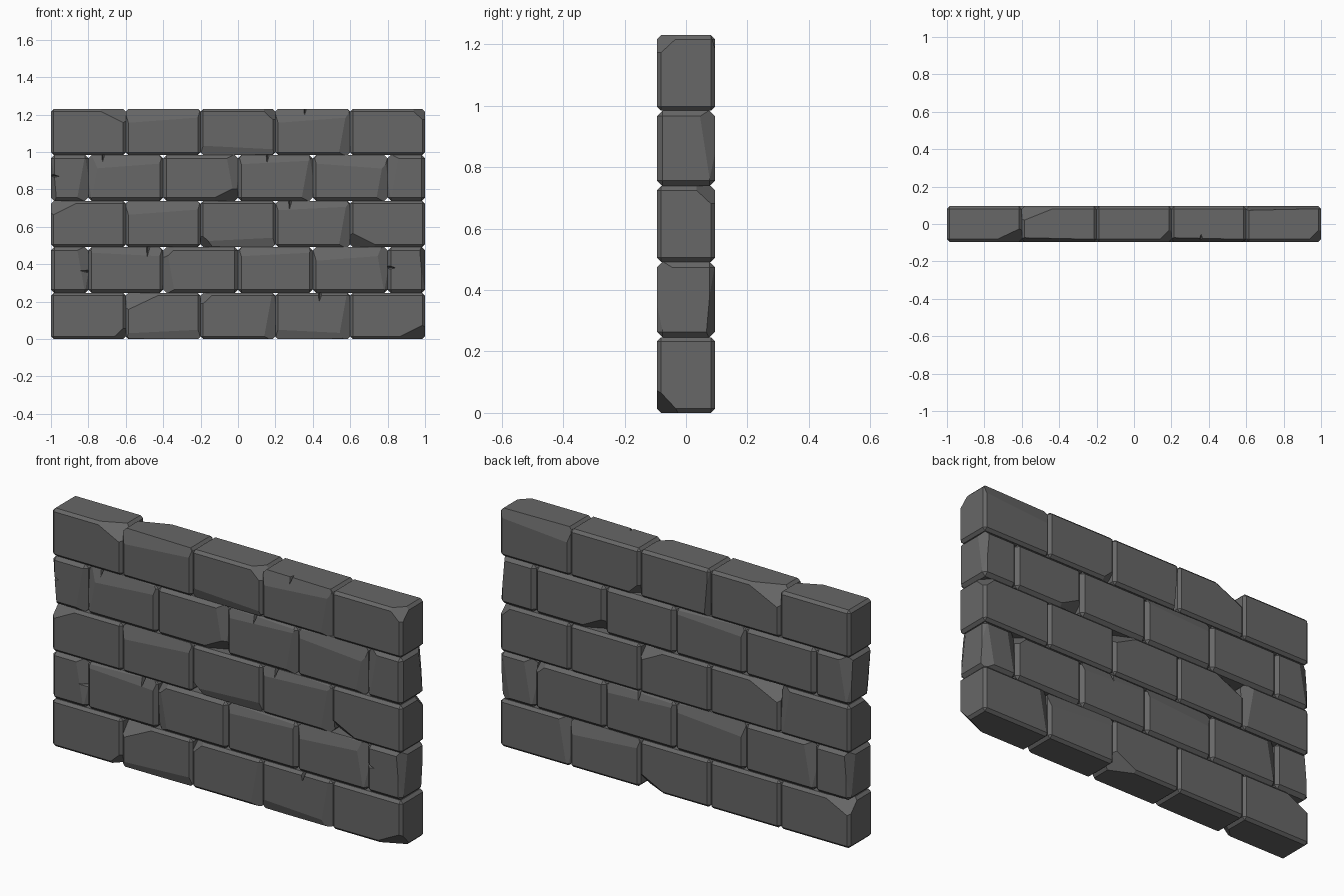
import bpy, bmesh
from mathutils import Vector

if "Cube" in bpy.data.objects:
    bpy.data.objects.remove(bpy.data.objects["Cube"])

DEPTH, ROW_H, LENGTH = 0.19, 0.246, 0.4
AXIS = {'L': (0, -1), 'R': (0, 1), 'F': (1, -1), 'B': (1, 1), 'D': (2, -1), 'T': (2, 1)}

# kinds of worn corner: how far the cut runs along x, y and z from that corner
KINDS = {
    'chip': (0.16, 0.075, 0.08),
    'nick': (0.075, 0.075, 0.07),
    'big': (0.20, 0.08, 0.095),
    'side': (0.062, 0.030, 0.34),
    'end': (0.030, 0.052, 0.34),
    'slope': (1.0, 0.022, 0.075),
    'foot': (1.0, 0.016, 0.050),
}

# wear on each stone, by (course from the bottom, stone from the left)
WEAR = {
    (0, 0): 'nick:RFD chip:LBT',
    (0, 1): 'big:LFT foot:RFD',
    (0, 2): 'nick:LFT side:RFD chip:RBD',
    (0, 3): 'side:RFD foot:LFD slope:RBT',
    (0, 4): 'chip:RFD side:LBT',
    (1, 0): 'side:RFT end:LBT',
    (1, 1): 'foot:RFT side:LBT',
    (1, 2): 'side:LFD nick:LFT slope:LBT',
    (1, 3): 'foot:LFT foot:RBT',
    (1, 4): 'side:RFT slope:LFT nick:RBT',
    (1, 5): 'end:RFT side:RBD side:LBT',
    (2, 0): 'chip:LFT side:RBT',
    (2, 1): 'slope:LFT big:LBT',
    (2, 2): 'nick:LFD foot:RFD chip:RBT',
    (2, 3): 'side:RFD foot:LFT',
    (2, 4): 'chip:LFD nick:RBT',
    (3, 0): 'side:RFD end:LFD side:LBT',
    (3, 1): 'slope:LFT side:LFT',
    (3, 2): 'chip:RFD side:RFT foot:LBT',
    (3, 3): 'side:RFD foot:LFT',
    (3, 4): 'side:RFD slope:RFT chip:LBD',
    (3, 5): 'side:LFT end:RBT',
    (4, 0): 'chip:RFT',
    (4, 1): 'slope:LFT big:LBT',
    (4, 2): 'nick:RFT foot:LFD end:LBD',
    (4, 3): 'side:RFD slope:LFT nick:LBD',
    (4, 4): 'nick:RFT slope:LBT',
}

# cracks: (course, stone) -> x, z, face, direction the crack runs
CRACKS = {
    (0, 3): (0.44, 0.246, 'F', (0, -1)), (1, 0): (-0.80, 0.36, 'F', (-1, 0)),
    (1, 1): (-0.48, 0.485, 'F', (0, -1)), (1, 3): (0.21, 0.49, 'B', (0, -1)),
    (1, 5): (0.80, 0.385, 'F', (1, 0)), (2, 3): (0.28, 0.735, 'F', (0, -1)),
    (3, 0): (-1.0, 0.875, 'F', (1, 0)), (3, 1): (-0.72, 0.98, 'F', (0, -1)),
    (3, 3): (0.16, 0.984, 'F', (0, -1)), (4, 3): (0.36, 1.23, 'F', (0, -1)),
}

stone = bpy.data.materials.new('dark grey stone')
stone.diffuse_color = (0.135, 0.135, 0.135, 1)
stone.use_nodes = True
stone.node_tree.nodes["Principled BSDF"].inputs["Base Color"].default_value = stone.diffuse_color


def make_object(name, bm):
    bmesh.ops.recalc_face_normals(bm, faces=bm.faces)
    mesh = bpy.data.meshes.new(name)
    bm.to_mesh(mesh)
    bm.free()
    mesh.materials.append(stone)
    ob = bpy.data.objects.new(name, mesh)
    bpy.context.collection.objects.link(ob)
    return ob


def cut_corner(bm, half, kind, corner):
    """Slice one corner off a block with a flat plane and close the hole."""
    reach = KINDS[kind]
    sign = Vector((0, 0, 0))
    for letter in corner:
        axis, s = AXIS[letter]
        sign[axis] = s
    tip = Vector([sign[i] * half[i] for i in range(3)])
    normal = Vector([sign[i] / reach[i] for i in range(3)])
    point = tip - Vector((sign.x * reach[0], 0, 0))
    res = bmesh.ops.bisect_plane(bm, geom=bm.verts[:] + bm.edges[:] + bm.faces[:], dist=1e-5,
                                 plane_co=point, plane_no=normal.normalized(), clear_outer=True)
    edges = [e for e in res['geom_cut'] if isinstance(e, bmesh.types.BMEdge) and e.is_boundary]
    if edges:
        bmesh.ops.edgeloop_fill(bm, edges=edges)


def crack_cutter(name, x, z, face, direction):
    """Thin wedge that starts at a stone's edge and runs into its face."""
    s = AXIS[face][1]
    d = Vector((direction[0], 0, direction[1]))
    p = Vector((d.z, 0, -d.x))
    base = Vector((x, s * (DEPTH / 2 + 0.006), z)) - d * 0.012
    bm = bmesh.new()
    for co in (base - p * 0.018, base + p * 0.018, base + d * 0.062 + p * 0.006,
               base - Vector((0, s * 0.06, 0))):
        bm.verts.new(co)
    bmesh.ops.convex_hull(bm, input=bm.verts[:])
    ob = make_object(name, bm)
    ob.hide_render = True
    ob.hide_viewport = True
    return ob


def brick(row, i, x0, x1):
    """One chamfered stone with its worn corners and crack."""
    half = Vector(((x1 - x0) / 2, DEPTH / 2, ROW_H / 2))
    bm = bmesh.new()
    bmesh.ops.create_cube(bm, size=2)
    bmesh.ops.scale(bm, vec=half, verts=bm.verts)
    bmesh.ops.bevel(bm, geom=bm.edges[:], offset=0.014 if row % 2 == 0 else 0.018,
                    segments=1, affect='EDGES')
    for item in WEAR.get((row, i), '').split():
        cut_corner(bm, half, *item.split(':'))
    bmesh.ops.translate(bm, vec=((x0 + x1) / 2, 0, ROW_H * (row + 0.5)), verts=bm.verts)
    ob = make_object(f'stone_row{row + 1}_{i + 1}', bm)
    if (row, i) in CRACKS:
        mod = ob.modifiers.new('crack', 'BOOLEAN')
        mod.operation = 'DIFFERENCE'
        mod.solver = 'EXACT'
        mod.object = crack_cutter(f'crack_cutter_{row}_{i}', *CRACKS[row, i])


# courses in running bond: even ones of whole stones, odd ones with half stones at the ends
for row in range(5):
    if row % 2 == 0:
        joints = [-1 + LENGTH * k for k in range(6)]
    else:
        joints = [-1] + [-0.8 + LENGTH * k for k in range(5)] + [1]
    for i in range(len(joints) - 1):
        brick(row, i, joints[i], joints[i + 1])
